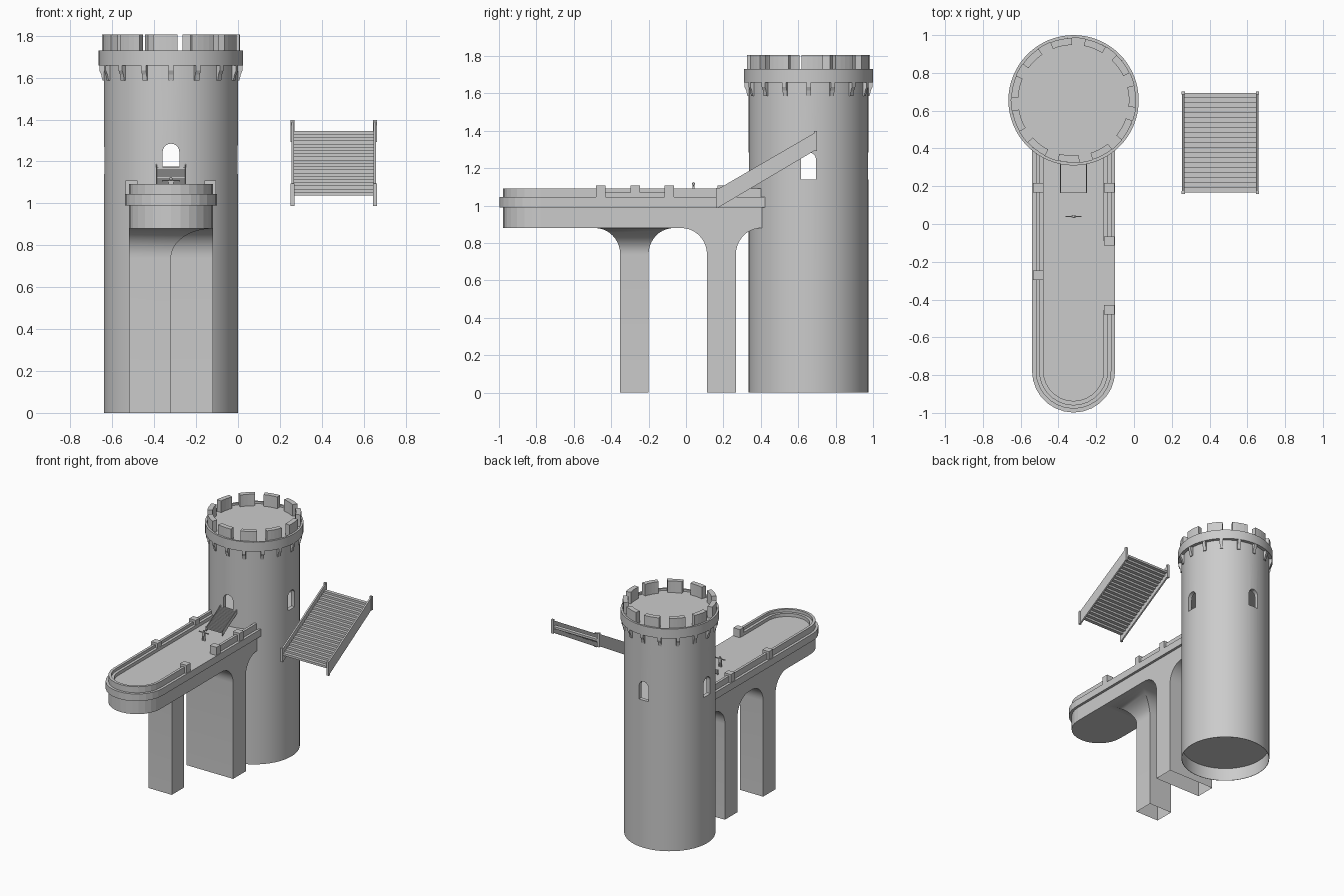
import bpy, bmesh
from math import sin, cos, pi, radians, sqrt
from mathutils import Matrix, Vector

if "Cube" in bpy.data.objects:
    bpy.data.objects.remove(bpy.data.objects["Cube"])

CX, TY = -0.32, 0.655          # tower / bridge axis x, tower centre y
R = 0.32                       # tower radius
END = -0.778                   # centre of the rounded bridge end


def make(name, verts, faces, smooth=None):
    bm = bmesh.new()
    vs = [bm.verts.new(v) for v in verts]
    for f in faces:
        bm.faces.new([vs[i] for i in f])
    bmesh.ops.recalc_face_normals(bm, faces=bm.faces)
    me = bpy.data.meshes.new(name)
    bm.to_mesh(me)
    bm.free()
    ob = bpy.data.objects.new(name, me)
    bpy.context.collection.objects.link(ob)
    if smooth:
        soften(ob, smooth)
    return ob


def soften(ob, angle=35):
    bpy.ops.object.select_all(action='DESELECT')
    bpy.context.view_layer.objects.active = ob
    ob.select_set(True)
    bpy.ops.object.shade_smooth_by_angle(angle=radians(angle))


def loft(name, rings, caps=(True, True), closed=True, smooth=None):
    n = len(rings[0])
    verts = [p for r in rings for p in r]
    faces = []
    for k in range(len(rings) - 1):
        for i in range(n if closed else n - 1):
            j = (i + 1) % n
            faces.append((k*n + i, k*n + j, (k+1)*n + j, (k+1)*n + i))
    if caps[0]:
        faces.append(tuple(range(n)))
    if caps[1]:
        faces.append(tuple(range(len(verts) - n, len(verts))))
    return make(name, verts, faces, smooth)


def lathe(name, profile, n=64, smooth=35):
    rings = [[(CX + r*cos(2*pi*i/n), TY + r*sin(2*pi*i/n), z) for i in range(n)]
             for r, z in profile]
    return loft(name, rings, smooth=smooth)


def box(name, x0, x1, y0, y1, z0, z1):
    return loft(name, [[(x0, y0, z), (x1, y0, z), (x1, y1, z), (x0, y1, z)]
                       for z in (z0, z1)])


def prism(name, pts, z0, z1, smooth=None):
    return loft(name, [[(x, y, z) for x, y in pts] for z in (z0, z1)], smooth=smooth)


def cut(target, cutter):
    cutter.hide_render = True
    m = target.modifiers.new("cut", 'BOOLEAN')
    m.operation, m.object, m.solver = 'DIFFERENCE', cutter, 'EXACT'
    bpy.ops.object.select_all(action='DESELECT')
    bpy.context.view_layer.objects.active = target
    target.select_set(True)
    bpy.ops.object.modifier_apply(modifier=m.name)
    bpy.data.objects.remove(cutter)


# Tower: drum, hollow foot, crown ring and sunken roof
tower = lathe("tower", [(0.316, 0.1), (0.317, 0), (R, 0), (R, 1.657), (0.345, 1.657),
                        (0.345, 1.73), (0.33, 1.73), (0.33, 1.715)])
cut(tower, lathe("room_cutter", [(0.29, 1.12), (0.29, 1.36)], smooth=None))

# Four arched windows cut right through
arch = [(-0.04, 1.14), (0.04, 1.14)] + [(0.04*cos(pi*i/10), 1.245 + 0.04*sin(pi*i/10))
                                        for i in range(11)]
cut(tower, loft("window_cutter_a", [[(CX + a, TY + s, z) for a, z in arch] for s in (-0.5, 0.5)]))
cut(tower, loft("window_cutter_b", [[(CX + s, TY + a, z) for a, z in arch] for s in (-0.5, 0.5)]))
soften(tower)


def arc_block(name, a, half, r0, r1, z0, z1, n=4):
    ts = [a - half + 2*half*i/n for i in range(n + 1)]
    pts = [(CX + r1*cos(t), TY + r1*sin(t)) for t in ts]
    pts += [(CX + r0*cos(t), TY + r0*sin(t)) for t in reversed(ts)]
    return prism(name, pts, z0, z1)


# Battlements
for k in range(11):
    arc_block("merlon", radians(3.5) + 2*pi*k/11, radians(10.2), 0.293, 0.33, 1.715, 1.805)

# Tapered brackets under the crown ring
bracket = [(0.315, 1.657), (0.342, 1.657), (0.342, 1.635), (0.333, 1.615), (0.327, 1.586), (0.315, 1.586)]
for k in range(16):
    rot = Matrix.Rotation(2*pi*k/16, 3, 'Z')
    loft("bracket", [[Vector((CX, TY, 0)) + rot @ Vector((r, s, z)) for r, z in bracket]
                     for s in (-0.012, 0.012)])


# Bridge outline: straight sides, round end, hollow where it meets the tower
def outline(w):
    pts = [(CX - w*cos(pi*i/14), END - w*sin(pi*i/14)) for i in range(15)]
    pts += [(CX + w*(1 - i/6), TY - sqrt(0.318**2 - (w*(1 - i/6))**2)) for i in range(13)]
    return pts


prism("bridge_body", outline(0.2), 0.88, 0.99)
prism("bridge_band_and_deck", outline(0.22), 0.99, 1.045)

# Stepped parapet swept around the edge, with a gap on the right
section = [(0.2, 1.045), (0.2, 1.092), (0.18, 1.092), (0.18, 1.07), (0.159, 1.07), (0.159, 1.045)]


def parapet(name, stations):
    loft(name, [[(CX + w*dx, y + w*dy, z) for w, z in section] for y, dx, dy in stations])


round_end = [(END, cos(pi*i/14), -sin(pi*i/14)) for i in range(15)]
parapet("parapet_main", [(-0.455, 1, 0)] + round_end + [(0.4, -1, 0)])
parapet("parapet_right", [(0.4, 1, 0), (-0.09, 1, 0)])

# Parapet posts
for side, y in ((1, 0.193), (1, -0.09), (1, -0.455), (-1, 0.193), (-1, -0.272)):
    x = CX + side*0.188
    box("parapet_post", x - 0.028, x + 0.028, y - 0.025, y + 0.025, 1.045, 1.108)


# Piers flaring into the deck in quarter arcs
def pier(name, x0, x1, y0, y1, fx, fy):
    prof = [(0, 0)] + [(1 - cos(pi*i/20), 0.74 + 0.14*sin(pi*i/20)) for i in range(11)]
    loft(name, [[(x0, y0 - fy*t, z), (x1 + fx*t, y0 - fy*t, z),
                 (x1 + fx*t, y1 + fy*t, z), (x0, y1 + fy*t, z)] for t, z in prof],
         caps=(False, False), smooth=30)


pier("front_pier", CX - 0.2, CX, -0.352, -0.2, 0.2, 0.135)
pier("rear_pier", CX - 0.2, CX + 0.2, 0.112, 0.267, 0, 0.137)


# Stair with sloping side boards, end posts and thin treads
def stair(name, x, y, z, s):
    hw = 0.202
    board = [(0, 0), (0.525, 0.31), (0.525, 0.405), (0, 0.1)]
    for side in (-1, 1):
        xa, xb = x + side*hw*s, x + side*(hw - 0.012)*s
        loft(name + "_side", [[(q, y + a*s, z + b*s) for a, b in board] for q in (xa, xb)])
        for a, b in ((0, 0), (0.525, 0.305)):
            xc = x + side*(hw - 0.005)*s
            box(name + "_post", xc - 0.009*s, xc + 0.009*s, y + (a - 0.008)*s,
                y + (a + 0.008)*s, z + b*s, z + (b + 0.107)*s)
    n = 20
    for i in range(n):
        a, b = 0.525*i/n, 0.05 + 0.308*i/n
        box(name + "_tread", x - 0.192*s, x + 0.192*s, y + a*s, y + (a + 0.028)*s,
            z + b*s, z + (b + 0.0165)*s)


stair("loose_stair", 0.457, 0.168, 0.987, 1)
stair("door_stair", CX, 0.168, 1.05, 0.35)

# Tiny figure with outstretched arms on the deck
FY = 0.04
for sx in (-0.007, 0.007):
    box("figure_leg", CX + sx - 0.005, CX + sx + 0.005, FY - 0.005, FY + 0.005, 1.045, 1.082)
box("figure_torso", CX - 0.011, CX + 0.011, FY - 0.006, FY + 0.006, 1.08, 1.11)
box("figure_arms", CX - 0.042, CX + 0.042, FY - 0.003, FY + 0.003, 1.102, 1.109)
bpy.ops.mesh.primitive_uv_sphere_add(segments=12, ring_count=8, radius=0.008,
                                     location=(CX, FY, 1.117))
bpy.context.object.name = "figure_head"
